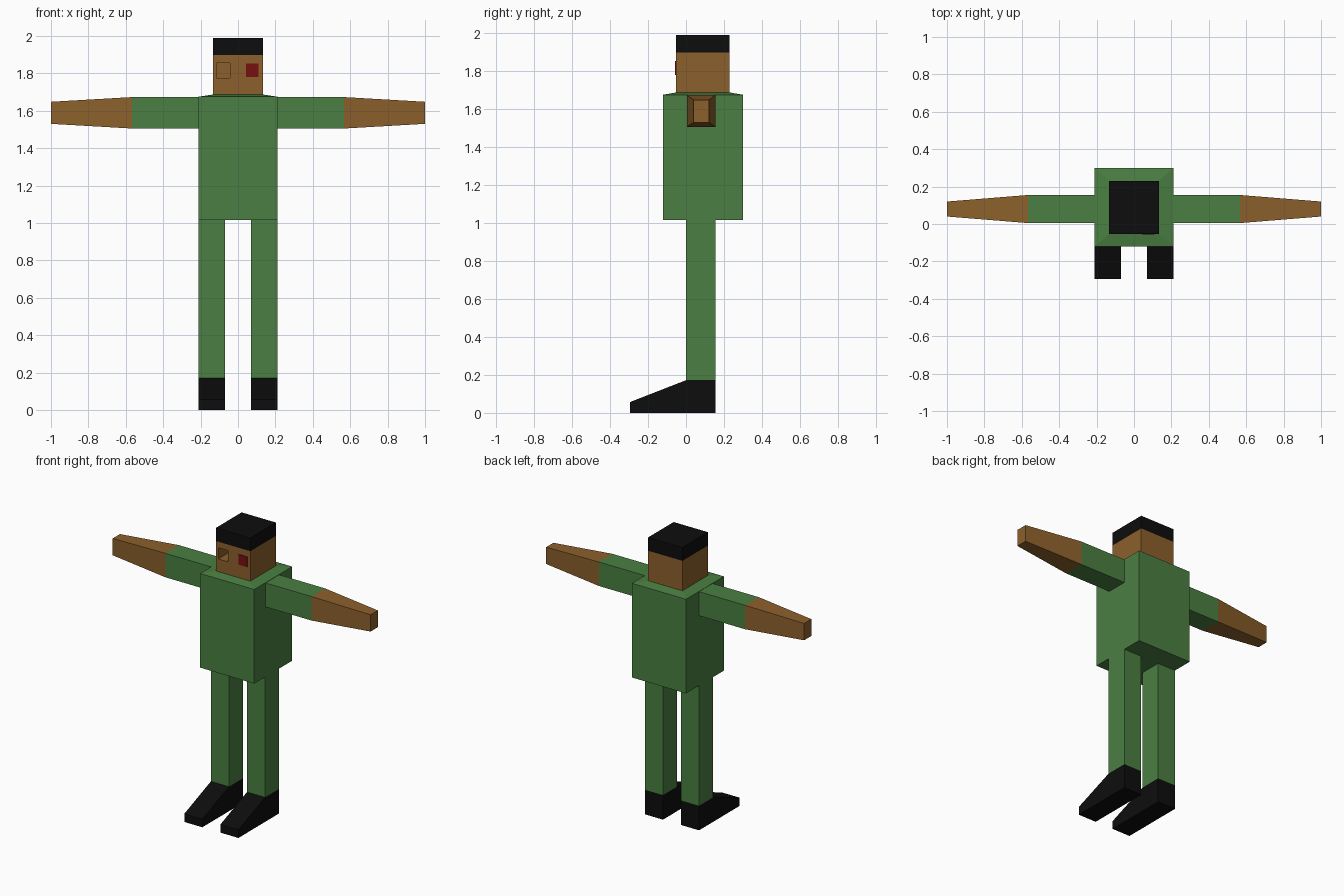
import bpy, bmesh

if "Cube" in bpy.data.objects:
    bpy.data.objects.remove(bpy.data.objects["Cube"])


def material(name, rgb):
    m = bpy.data.materials.new(name)
    m.diffuse_color = (*rgb, 1)
    m.use_nodes = True
    m.node_tree.nodes["Principled BSDF"].inputs["Base Color"].default_value = m.diffuse_color
    return m


GREEN = material("green cloth", (0.069, 0.212, 0.054))
SKIN = material("brown skin", (0.262, 0.117, 0.025))
BLACK = material("black", (0.004, 0.004, 0.004))
RED = material("red", (0.188, 0.005, 0.005))


def loft(name, rings, mat):
    """Closed solid through a list of rings with equal point counts."""
    bm = bmesh.new()
    loops = [[bm.verts.new(p) for p in ring] for ring in rings]
    n = len(loops[0])
    for a, b in zip(loops, loops[1:]):
        for i in range(n):
            j = (i + 1) % n
            bm.faces.new((a[i], a[j], b[j], b[i]))
    bm.faces.new(loops[0])
    bm.faces.new(loops[-1])
    bmesh.ops.recalc_face_normals(bm, faces=bm.faces)
    mesh = bpy.data.meshes.new(name)
    bm.to_mesh(mesh)
    bm.free()
    mesh.materials.append(mat)
    obj = bpy.data.objects.new(name, mesh)
    bpy.context.collection.objects.link(obj)
    return obj


def flat_ring(x0, x1, y0, y1, z):
    return [(x0, y0, z), (x1, y0, z), (x1, y1, z), (x0, y1, z)]


def side_ring(x, y0, y1, z0, z1):
    return [(x, y0, z0), (x, y1, z0), (x, y1, z1), (x, y0, z1)]


def box(name, x0, x1, y0, y1, z0, z1, mat):
    return loft(name, [flat_ring(x0, x1, y0, y1, z) for z in (z0, z1)], mat)


# Torso with a shallow sloped shoulder top
loft("torso", [flat_ring(-0.21, 0.21, -0.12, 0.30, 1.015),
               flat_ring(-0.21, 0.21, -0.12, 0.30, 1.675),
               flat_ring(-0.133, 0.133, -0.053, 0.23, 1.687)], GREEN)

# Head and hair
head = box("head", -0.133, 0.133, -0.053, 0.23, 1.687, 1.897, SKIN)
box("hair", -0.133, 0.133, -0.053, 0.23, 1.897, 1.99, BLACK)

# Hollow eye socket on one side, red eye on the other
cutter = box("socket_cutter", -0.116, -0.042, -0.1, 0.07, 1.776, 1.855, SKIN)
cutter.hide_render = True
cutter.display_type = 'WIRE'
cut = head.modifiers.new("eye socket", 'BOOLEAN')
cut.operation = 'DIFFERENCE'
cut.solver = 'EXACT'
cut.object = cutter
bpy.context.view_layer.objects.active = head
bpy.ops.object.modifier_apply(modifier=cut.name)
bpy.data.objects.remove(cutter)
box("red_eye", 0.043, 0.11, -0.057, -0.05, 1.78, 1.852, RED)

# Foot side profile as (y, z)
FOOT = [(-0.295, 0), (0.155, 0), (0.155, 0.172), (0.0, 0.172), (-0.295, 0.057)]

# Limbs on both sides
for side, s in (("left", 1), ("right", -1)):
    loft(side + "_sleeve", [side_ring(s * x, 0.005, 0.155, 1.505, 1.673)
                            for x in (0.21, 0.567)], GREEN)
    loft(side + "_forearm", [side_ring(s * 0.567, 0.005, 0.155, 1.505, 1.673),
                             side_ring(s * 1.0, 0.04, 0.12, 1.53, 1.648)], SKIN)
    x0, x1 = sorted((s * 0.07, s * 0.21))
    box(side + "_leg", x0, x1, 0.0, 0.155, 0.172, 1.015, GREEN)
    loft(side + "_foot", [[(x, y, z) for y, z in FOOT] for x in (x0, x1)], BLACK)
